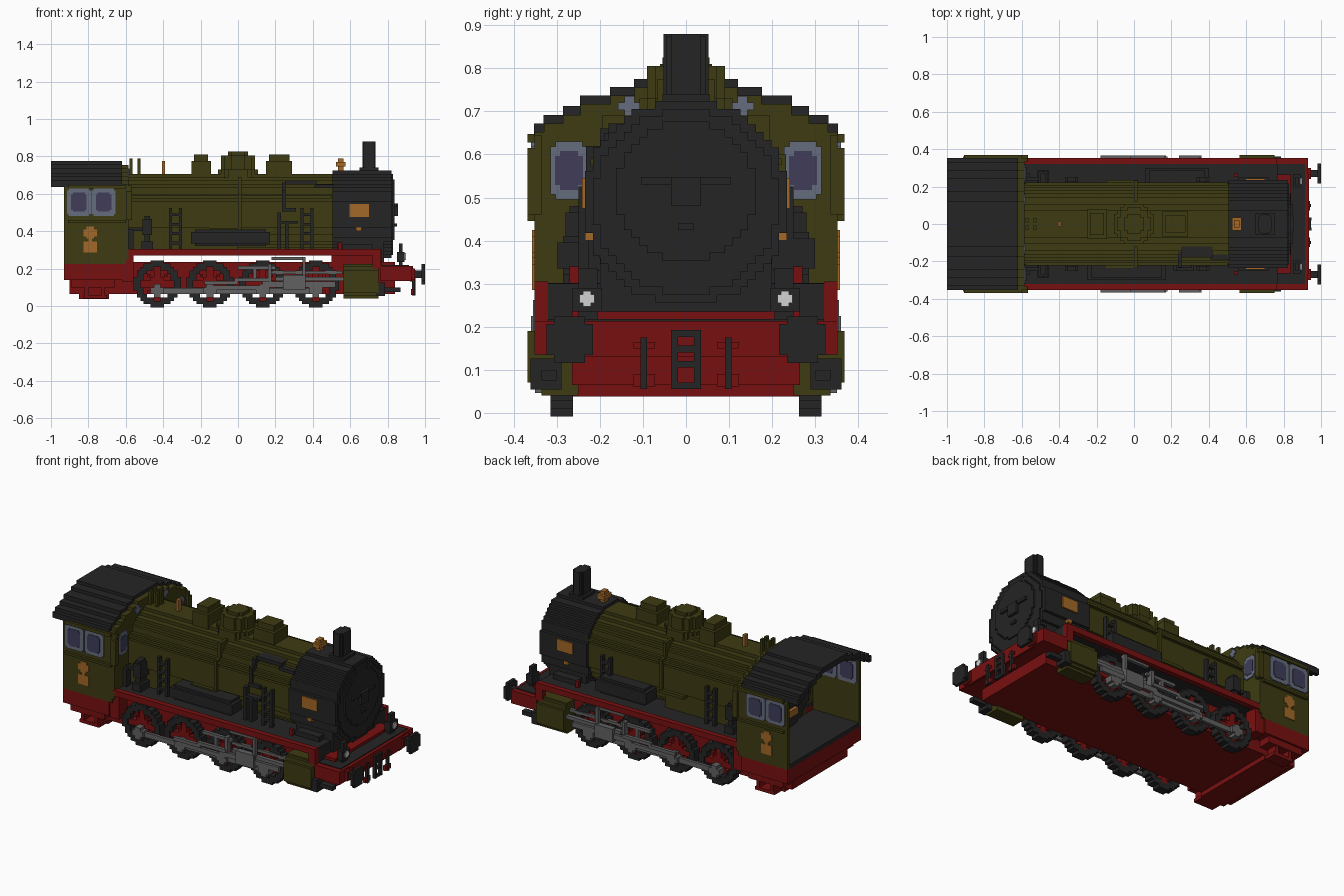
import bpy, bmesh, math

cube = bpy.data.objects.get("Cube")
if cube:
    bpy.data.objects.remove(cube, do_unlink=True)

V = 0.018  # block size


def material(name, r, g, b):
    m = bpy.data.materials.new(name)
    m.use_nodes = True
    m.diffuse_color = (r, g, b, 1)
    bsdf = next(n for n in m.node_tree.nodes if n.type == 'BSDF_PRINCIPLED')
    bsdf.inputs["Base Color"].default_value = (r, g, b, 1)
    bsdf.inputs["Roughness"].default_value = 0.8
    return m


OLIVE = material("olive", 0.047, 0.044, 0.006)
BLACK = material("soot black", 0.018, 0.018, 0.018)
RED = material("frame red", 0.19, 0.005, 0.005)
STEEL = material("rod steel", 0.12, 0.12, 0.12)
PALE = material("window frame grey", 0.13, 0.15, 0.20)
GLASS = material("window glass", 0.05, 0.046, 0.10)
BRASS = material("brass", 0.36, 0.14, 0.02)
WHITE = material("lamp white", 0.65, 0.65, 0.65)


def finish(bm, name, mat, mirror):
    bmesh.ops.recalc_face_normals(bm, faces=bm.faces)
    me = bpy.data.meshes.new(name)
    bm.to_mesh(me)
    bm.free()
    me.materials.append(mat)
    ob = bpy.data.objects.new(name, me)
    bpy.context.collection.objects.link(ob)
    if mirror:
        mod = ob.modifiers.new("other_side", 'MIRROR')
        mod.use_axis = (False, True, False)
        mod.use_mirror_merge = False
    return ob


def boxes(name, mat, items, mirror=False):
    """One part from boxes given as x0, x1, y0, y1, z0, z1."""
    bm = bmesh.new()
    for x0, x1, y0, y1, z0, z1 in items:
        vs = bmesh.ops.create_cube(bm, size=1)['verts']
        for v in vs:
            v.co = ((x0 + x1) / 2 + v.co.x * (x1 - x0),
                    (y0 + y1) / 2 + v.co.y * (y1 - y0),
                    (z0 + z1) / 2 + v.co.z * (z1 - z0))
    return finish(bm, name, mat, mirror)


def blocky(name, mat, axis, a, b, cu, cv, r, test, mirror=False):
    """Extrude all grid cells that pass test(u, v) from a to b along an axis."""
    n = math.ceil(r / V) + 1
    cells = {(i, j) for i in range(-n, n) for j in range(-n, n)
             if test((i + .5) * V, (j + .5) * V)}
    bm, verts = bmesh.new(), {}

    def vert(i, j, t):
        if (i, j, t) not in verts:
            u, v = cu + i * V, cv + j * V
            verts[i, j, t] = bm.verts.new({'x': (t, u, v), 'y': (u, t, v), 'z': (u, v, t)}[axis])
        return verts[i, j, t]

    for i, j in cells:
        ring = [(i, j), (i + 1, j), (i + 1, j + 1), (i, j + 1)]
        for t in (a, b):
            bm.faces.new([vert(p, q, t) for p, q in ring])
        for k, (di, dj) in enumerate([(0, -1), (1, 0), (0, 1), (-1, 0)]):
            if (i + di, j + dj) not in cells:
                p, q = ring[k], ring[(k + 1) % 4]
                bm.faces.new([vert(*p, a), vert(*q, a), vert(*q, b), vert(*p, b)])
    return finish(bm, name, mat, mirror)


def disc(name, mat, axis, a, b, cu, cv, r, inner=0, mirror=False):
    return blocky(name, mat, axis, a, b, cu, cv, r,
                  lambda u, v: inner <= math.hypot(u, v) <= r, mirror)


# Boiler, smokebox and door
disc("boiler", OLIVE, 'x', -0.68, 0.51, 0, 0.49, 0.222)
disc("boiler_backhead", BLACK, 'x', -0.70, -0.68, 0, 0.49, 0.20)
boxes("firebox", OLIVE, [(-0.62, 0.0, -0.2, 0.2, 0.30, 0.48)])
disc("smokebox", BLACK, 'x', 0.505, 0.82, 0, 0.49, 0.238)
disc("smokebox_rim", BLACK, 'x', 0.82, 0.828, 0, 0.49, 0.215)
disc("smokebox_door", BLACK, 'x', 0.82, 0.838, 0, 0.515, 0.16)
boxes("door_handle", BLACK, [(0.835, 0.85, -0.105, 0.105, 0.53, 0.548),
                             (0.835, 0.855, -0.035, 0.035, 0.48, 0.548),
                             (0.835, 0.85, -0.018, 0.018, 0.425, 0.44)])
boxes("smokebox_saddle", BLACK, [(0.53, 0.78, -0.2, 0.2, 0.20, 0.36),
                                 (0.56, 0.72, -0.25, 0.25, 0.29, 0.33)])
boxes("smokebox_plate", BRASS, [(0.595, 0.70, 0.22, 0.242, 0.475, 0.545),
                                (0.63, 0.66, 0.20, 0.235, 0.40, 0.42)], True)

# Chimney, domes and fittings on top
boxes("chimney", BLACK, [(0.665, 0.735, -0.035, 0.035, 0.70, 0.88),
                         (0.68, 0.72, -0.052, 0.052, 0.70, 0.88),
                         (0.67, 0.73, -0.045, 0.045, 0.70, 0.875),
                         (0.65, 0.75, -0.055, 0.055, 0.70, 0.74)])
for i, (x, w, d, top) in enumerate([(-0.197, 0.052, 0.08, 0.81), (0.22, 0.07, 0.066, 0.81)]):
    boxes("sand_dome_%d" % (i + 1), OLIVE,
          [(x - w, x + w, -d, d, 0.65, 0.775), (x - w + .015, x + w - .015, -d + .02, d - .02, 0.77, top)])
disc("steam_dome_base", OLIVE, 'z', 0.66, 0.73, 0, 0, 0.11)
disc("steam_dome", OLIVE, 'z', 0.70, 0.805, 0, 0, 0.09)
disc("steam_dome_cap", OLIVE, 'z', 0.80, 0.825, 0, 0, 0.06)
boxes("safety_valves", OLIVE, [(x - .008, x + .008, y - .012, y + .012, 0.69, 0.79)
                               for x in (-0.572, -0.528) for y in (-0.02, 0.02)])
boxes("whistle", BRASS, [(-0.407, -0.39, -0.014, 0.014, 0.70, 0.775)])
boxes("bell", BRASS, [(0.525, 0.575, -0.036, 0.036, 0.745, 0.77),
                      (0.535, 0.565, -0.02, 0.02, 0.72, 0.79)])

# Boiler handrails, bands and pipes
boxes("boiler_handrail", OLIVE, [(-0.58, 0.50, 0.205, 0.222, 0.575, 0.59)], True)
boxes("feed_pipe", OLIVE, [(0.0, 0.018, 0.19, 0.232, 0.40, 0.60),
                           (-0.15, 0.018, 0.20, 0.236, 0.40, 0.418),
                           (0.0, 0.018, 0.12, 0.195, 0.60, 0.69)], True)
boxes("air_pipe", BLACK, [(0.41, 0.51, -0.19, -0.14, 0.63, 0.65), (0.25, 0.42, -0.18, -0.12, 0.65, 0.672),
                          (0.235, 0.255, -0.20, -0.15, 0.60, 0.66), (0.235, 0.255, -0.232, -0.20, 0.51, 0.62),
                          (0.235, 0.31, -0.235, -0.21, 0.505, 0.525)])

# Equipment standing on the running boards
boxes("air_tank_right", BLACK, [(-0.25, 0.17, -0.30, -0.21, 0.335, 0.395),
                                (-0.23, 0.15, -0.285, -0.2, 0.32, 0.41)])
boxes("air_tank_left", BLACK, [(0.06, 0.40, 0.2, 0.30, 0.335, 0.405),
                               (0.08, 0.38, 0.2, 0.285, 0.32, 0.42)])
boxes("pumps", BLACK, [(-0.51, -0.46, 0.2, 0.28, 0.38, 0.465), (-0.50, -0.47, 0.21, 0.27, 0.30, 0.48),
                       (-0.515, -0.455, 0.2, 0.285, 0.30, 0.345), (-0.585, -0.56, 0.23, 0.27, 0.30, 0.41),
                       (-0.58, -0.46, 0.23, 0.25, 0.40, 0.42)], True)
for i, x in enumerate((-0.335, 0.368)):
    boxes("ladder_%d" % (i + 1), BLACK,
          [(x + s - .008, x + s + .008, 0.225, 0.25, 0.30, 0.525) for s in (-.027, .027)] +
          [(x - .03, x + .03, 0.225, 0.25, z, z + .015) for z in (0.33, 0.38, 0.43, 0.48)], True)
boxes("side_pipe", BLACK, [(0.21, 0.23, -0.25, -0.2, 0.30, 0.50), (0.21, 0.32, -0.25, -0.2, 0.44, 0.455),
                           (0.25, 0.27, -0.25, -0.2, 0.30, 0.45)])

# Cab roof, walls and floor
STEPS = [(0, .12, .775), (.12, .175, .757), (.175, .245, .737),
         (.245, .285, .712), (.285, .33, .692), (.33, .352, .672)]
boxes("cab_roof", BLACK, [(-1.0, -0.62, a, b + .001, z - .035, z) for a, b, z in STEPS], True)
boxes("cab_front_wall", OLIVE, [(-0.62, -0.585, a, b, 0.25, z - .02) for a, b, z in STEPS], True)
boxes("cab_side", OLIVE, [(-0.93, -0.60, 0.335, 0.352, 0.225, 0.65),
                          (-0.91, -0.60, 0.345, 0.368, 0.628, 0.648),
                          (-0.91, -0.60, 0.345, 0.368, 0.445, 0.46)], True)
boxes("wind_deflector", OLIVE, [(-0.60, -0.57, 0.335, 0.352, 0.46, 0.48), (-0.60, -0.57, 0.335, 0.352, 0.60, 0.645),
                                (-0.582, -0.567, 0.335, 0.352, 0.47, 0.62),
                                (-0.60, -0.567, 0.352, 0.368, 0.46, 0.615)], True)
boxes("cab_floor", BLACK, [(-0.93, -0.60, -0.335, 0.335, 0.225, 0.25)])


def pane(u0, u1, z0, z1, c):
    """Rounded rectangle as two crossing rectangles."""
    return [(u0, u1, z0 + c, z1 - c), (u0 + c, u1 - c, z0, z1)]


# Windows
for name, mat, inset, out in (("frame", PALE, 0, 0.006), ("glass", GLASS, 0.022, 0.009)):
    side = [p for x in (-0.915, -0.782) for p in pane(x + inset, x + .128 - inset, .482 + inset, .628 - inset, .01)]
    boxes("cab_side_window_" + name, mat, [(a, b, 0.335 - out, 0.354 + out, c, d) for a, b, c, d in side], True)
    front = pane(0.228 + inset * .5, 0.315 - inset * .5, 0.495 + inset, 0.63 - inset, .012)
    boxes("cab_front_window_" + name, mat, [(-0.62 - out, -0.585 + out, a, b, c, d) for a, b, c, d in front], True)
boxes("cab_upper_window", PALE, [(-0.626, -0.579, a, b, c, d) for a, b, c, d in pane(.105, .158, .688, .736, .015)], True)
boxes("cab_emblem", BRASS, [(-0.825, -0.755, 0.345, 0.357, 0.285, 0.345), (-0.80, -0.78, 0.345, 0.357, 0.34, 0.37),
                            (-0.825, -0.755, 0.345, 0.357, 0.372, 0.41), (-0.81, -0.77, 0.345, 0.357, 0.36, 0.425)], True)
boxes("backhead_gauges", BRASS, [(-0.72, -0.70, 0.08, 0.13, 0.50, 0.55), (-0.72, -0.70, -0.13, -0.08, 0.50, 0.55),
                                 (-0.72, -0.70, -0.05, 0.05, 0.36, 0.40)])

# Frame, running boards and rear steps
boxes("main_frame", RED, [(-0.90, 0.84, -0.265, 0.265, 0.065, 0.235), (0.50, 0.76, -0.265, 0.265, 0.2, 0.275)])
boxes("cab_underframe", RED, [(-0.93, -0.62, -0.352, 0.352, 0.14, 0.226), (-0.89, -0.66, -0.34, 0.34, 0.10, 0.15),
                              (-0.85, -0.69, -0.265, 0.265, 0.038, 0.11)])
boxes("cab_steps", RED, [(-0.83, -0.70, 0.25, 0.335, 0.04, 0.06), (-0.82, -0.80, 0.27, 0.335, 0.05, 0.12),
                         (-0.73, -0.71, 0.27, 0.335, 0.05, 0.12), (-0.62, -0.56, 0.265, 0.345, 0.13, 0.29)], True)
boxes("running_board", BLACK, [(-0.62, 0.76, -0.335, 0.335, 0.275, 0.301), (0.75, 0.766, -0.32, 0.32, 0.205, 0.30)])
boxes("running_board_edge", RED, [(-0.62, 0.76, 0.32, 0.352, 0.27, 0.305), (0.72, 0.765, 0.32, 0.352, 0.20, 0.305),
                                  (0.535, 0.555, 0.25, 0.27, 0.22, 0.34)], True)
boxes("front_beam", RED, [(0.76, 0.93, -0.352, 0.352, 0.135, 0.213), (0.92, 0.935, -0.265, 0.265, 0.13, 0.213)])
boxes("front_deck", BLACK, [(0.76, 0.915, -0.32, 0.32, 0.20, 0.218)])

# Wheels
R = 0.118
for i, x in enumerate((-0.432, -0.15, 0.132, 0.415)):
    disc("wheel_tyre_%d" % (i + 1), BLACK, 'y', 0.262, 0.315, x, R, 0.123, 0.082, True)
    blocky("wheel_spokes_%d" % (i + 1), RED, 'y', 0.262, 0.305, x, R, 0.09,
           lambda u, v: math.hypot(u, v) < 0.04 or math.hypot(u, v) < 0.09 and
           min(abs(u), abs(v), abs(u - v) * .6, abs(u + v) * .6) < 0.01, True)
    disc("crank_pin_%d" % (i + 1), STEEL, 'y', 0.30, 0.35, x, 0.082, 0.03, 0, True)

# Rods and valve gear
boxes("coupling_rod", STEEL, [(-0.43, 0.43, 0.318, 0.335, 0.065, 0.095)], True)
boxes("main_rod", STEEL, [(-0.17, 0.16, 0.335, 0.352, 0.085, 0.11), (0.13, 0.52, 0.335, 0.352, 0.10, 0.13),
                          (0.20, 0.57, 0.32, 0.345, 0.135, 0.155), (0.24, 0.36, 0.33, 0.365, 0.085, 0.165)], True)
boxes("valve_gear", STEEL, [(-0.18, 0.0, 0.345, 0.365, 0.115, 0.135), (-0.02, 0.17, 0.345, 0.365, 0.13, 0.15),
                            (0.0, 0.20, 0.325, 0.345, 0.195, 0.213), (0.08, 0.10, 0.325, 0.345, 0.14, 0.21),
                            (0.16, 0.18, 0.325, 0.36, 0.13, 0.225), (0.345, 0.362, 0.33, 0.355, 0.12, 0.262),
                            (0.18, 0.36, 0.32, 0.34, 0.247, 0.262), (0.18, 0.56, 0.30, 0.32, 0.17, 0.187)], True)

# Cylinders
boxes("cylinder", OLIVE, [(0.565, 0.75, 0.25, 0.335, 0.04, 0.225), (0.565, 0.75, 0.25, 0.352, 0.055, 0.215),
                          (0.565, 0.75, 0.25, 0.368, 0.07, 0.19)], True)
disc("cylinder_cover", BLACK, 'x', 0.74, 0.785, 0.325, 0.09, 0.042, 0, True)
boxes("cylinder_cocks", BLACK, [(0.76, 0.87, 0.30, 0.335, 0.075, 0.10)], True)

# Buffers, lamps, coupling and hoses
boxes("buffer_socket", RED, [(0.92, 0.945, 0.24, 0.30, 0.14, 0.20)], True)
boxes("buffer_shaft", BLACK, [(0.94, 0.99, 0.25, 0.29, 0.15, 0.19)], True)
disc("buffer_plate", BLACK, 'x', 0.982, 1.0, 0.27, 0.17, 0.063, 0, True)
boxes("lamp_post", BLACK, [(0.86, 0.88, 0.205, 0.25, 0.21, 0.335), (0.85, 0.89, 0.195, 0.265, 0.235, 0.29)], True)
boxes("lamp_glass", WHITE, [(0.885, 0.897, 0.212, 0.247, 0.255, 0.275),
                            (0.885, 0.897, 0.22, 0.239, 0.247, 0.283)], True)
boxes("coupling", BLACK, [(0.93, 0.948, 0.018, 0.035, 0.055, 0.192)], True)
boxes("coupling_links", BLACK, [(0.93, 0.946, -0.03, 0.03, z, z + .016) for z in (0.055, 0.105, 0.14, 0.176)])
boxes("brake_hose", BLACK, [(0.93, 0.946, 0.09, 0.106, 0.055, 0.175)], True)
boxes("brake_hose_end", RED, [(0.925, 0.942, 0.072, 0.122, 0.06, 0.09), (0.925, 0.942, 0.072, 0.122, 0.15, 0.165)], True)
